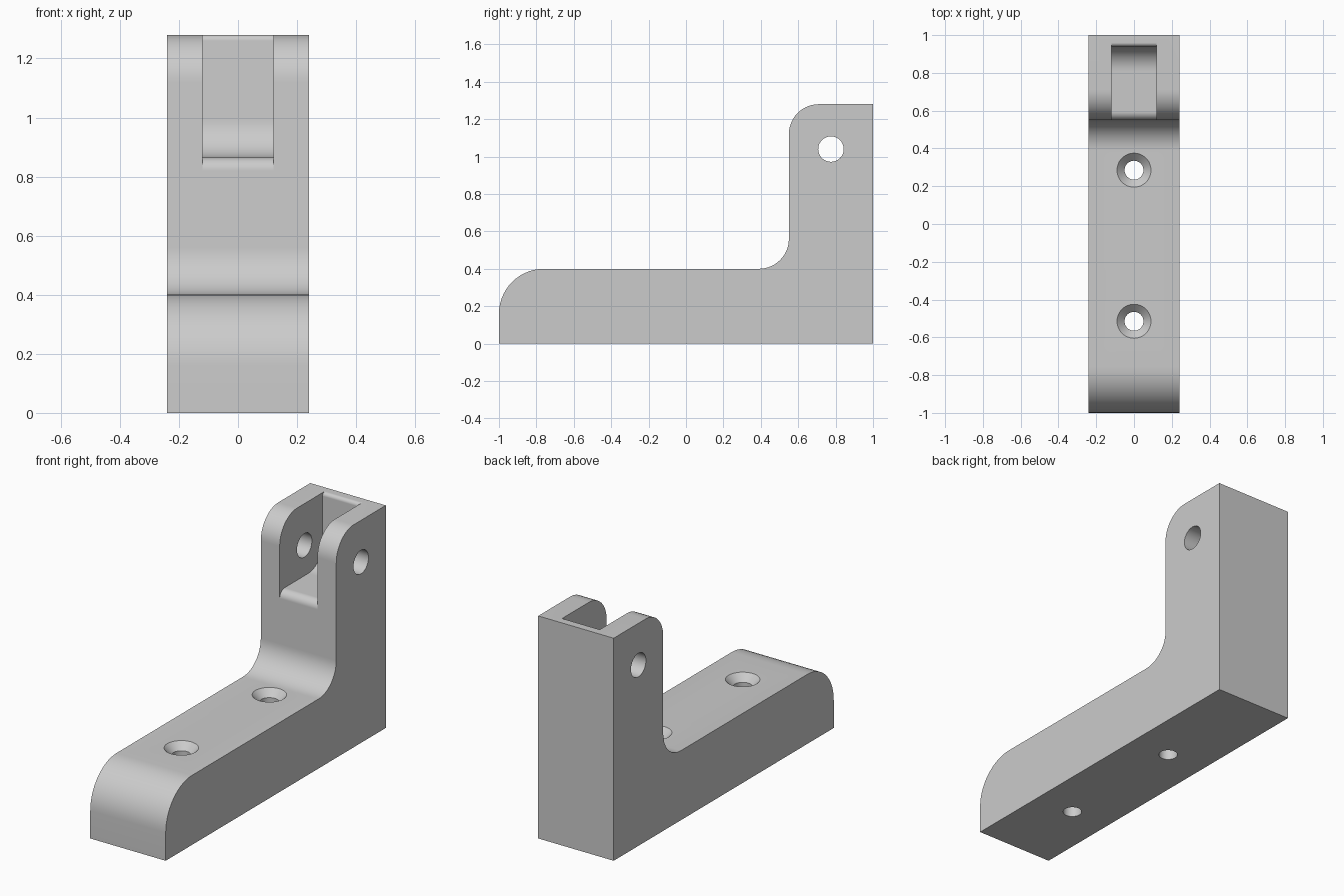
import bpy, bmesh, math
from mathutils import Vector

if "Cube" in bpy.data.objects:
    bpy.data.objects.remove(bpy.data.objects["Cube"], do_unlink=True)

grey = bpy.data.materials.new("plain_grey")
grey.use_nodes = True
colour = (0.6, 0.6, 0.6, 1)
grey.diffuse_color = colour
grey.node_tree.nodes["Principled BSDF"].inputs["Base Color"].default_value = colour


def fillet(corners, steps=14):
    """Turn (y, z, radius) corners into an outline with rounded corners."""
    outline = []
    for i, (y, z, r) in enumerate(corners):
        p = Vector((y, z))
        if r == 0:
            outline.append(p)
            continue
        a = (Vector(corners[i - 1][:2]) - p).normalized()
        b = (Vector(corners[(i + 1) % len(corners)][:2]) - p).normalized()
        centre = p + (a + b) * r          # right-angled corners
        for k in range(steps + 1):
            t = k / steps * math.pi / 2
            outline.append(centre - b * r * math.cos(t) - a * r * math.sin(t))
    return outline


def finish(bm, name):
    bmesh.ops.recalc_face_normals(bm, faces=bm.faces)
    mesh = bpy.data.meshes.new(name)
    bm.to_mesh(mesh)
    bm.free()
    mesh.materials.append(grey)
    obj = bpy.data.objects.new(name, mesh)
    bpy.context.collection.objects.link(obj)
    return obj


def extrude_profile(name, corners, half_width):
    bm = bmesh.new()
    face = bm.faces.new([bm.verts.new((-half_width, p.x, p.y)) for p in fillet(corners)])
    new = bmesh.ops.extrude_face_region(bm, geom=[face])["geom"]
    verts = [v for v in new if isinstance(v, bmesh.types.BMVert)]
    bmesh.ops.translate(bm, verts=verts, vec=(2 * half_width, 0, 0))
    return finish(bm, name)


def lathe(name, profile, location, rotation=(0, 0, 0), sides=48):
    """Closed solid of revolution from (radius, height) rings."""
    bm = bmesh.new()
    rings = [[bm.verts.new((r * math.cos(math.tau * i / sides),
                            r * math.sin(math.tau * i / sides), h))
              for i in range(sides)] for r, h in profile]
    for lo, hi in zip(rings, rings[1:]):
        for i in range(sides):
            j = (i + 1) % sides
            bm.faces.new((lo[i], lo[j], hi[j], hi[i]))
    bm.faces.new(rings[0])
    bm.faces.new(rings[-1])
    obj = finish(bm, name)
    obj.location, obj.rotation_euler = location, rotation
    return obj


# L-shaped body
bracket = extrude_profile("bracket_body", [
    (-1, 0, 0), (1, 0, 0), (1, 1.28, 0), (0.55, 1.28, 0.16),
    (0.55, 0.4, 0.16), (-1, 0.4, 0.24)], 0.24)

# Slot between the two lugs, with rounded lip, heel and top edge
cutters = [extrude_profile("slot_cutter", [
    (0.4, 0.82, 0), (0.55, 0.82, 0), (0.55, 0.865, 0.045), (0.94, 0.865, 0.13),
    (0.94, 1.28, 0.02), (0.96, 1.28, 0), (0.96, 1.4, 0), (0.4, 1.4, 0)], 0.12)]

# Pivot pin hole through both lugs
cutters.append(lathe("pin_hole_cutter", [(0.068, -0.4), (0.068, 0.4)],
                     (0, 0.775, 1.04), (0, math.pi / 2, 0)))

# Countersunk screw holes in the foot
for y in (-0.515, 0.285):
    cutters.append(lathe("screw_hole_cutter",
                         [(0.05, -0.1), (0.05, 0.36), (0.09, 0.4), (0.09, 0.5)], (0, y, 0)))

bpy.context.view_layer.objects.active = bracket
bracket.select_set(True)
for cutter in cutters:
    mod = bracket.modifiers.new("cut", "BOOLEAN")
    mod.operation, mod.solver, mod.object = "DIFFERENCE", "EXACT", cutter
    bpy.ops.object.modifier_apply(modifier=mod.name)
for cutter in cutters:
    bpy.data.objects.remove(cutter, do_unlink=True)

bpy.ops.object.shade_smooth_by_angle(angle=math.radians(30))
